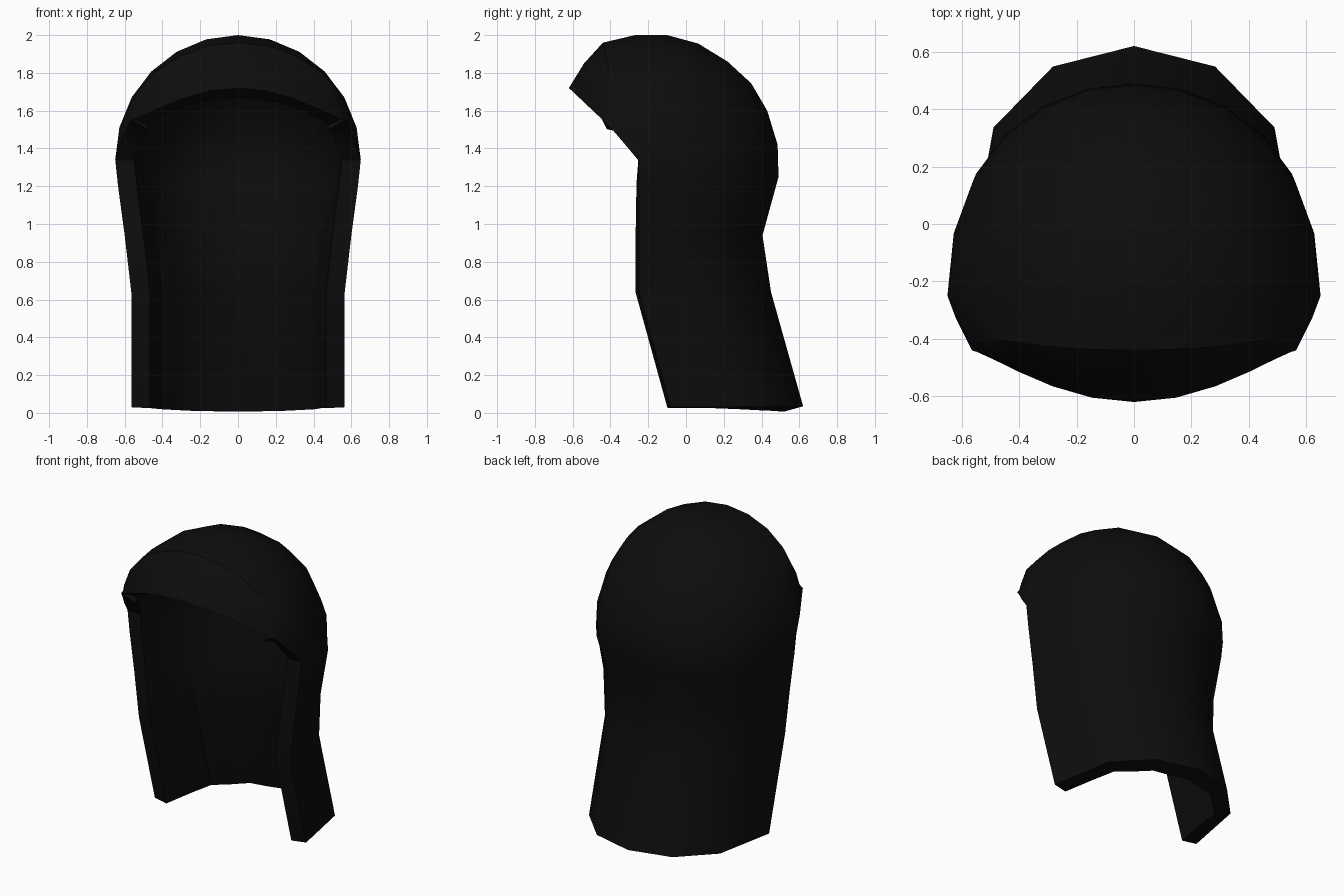
import bpy, bmesh, math
from mathutils import Vector

if "Cube" in bpy.data.objects:
    bpy.data.objects.remove(bpy.data.objects["Cube"], do_unlink=True)

# Single flat colour
black = bpy.data.materials.new("soft black")
black.use_nodes = True
colour = (0.004, 0.004, 0.004, 1)
black.diffuse_color = colour
black.node_tree.nodes["Principled BSDF"].inputs["Base Color"].default_value = colour

# Each row: opening edge (x, y, z), centre line (y, z), fullness of the arc
HINGE = (0.65, -0.25, 1.34)
rows = [
    ((0.565, -0.08, 0.03), (0.62, 0.035), 0.75),
    ((0.565, -0.25, 0.64), (0.45, 0.64), 0.75),
    ((0.60, -0.25, 0.94), (0.405, 0.94), 0.75),
    ((0.635, -0.25, 1.20), (0.49, 1.25), 0.8),
    (HINGE, (0.485, 1.42), 0.9),
    (HINGE, (0.43, 1.60), 1),
    (HINGE, (0.345, 1.745), 1),
    (HINGE, (0.22, 1.86), 1),
    (HINGE, (0.065, 1.955), 1),
    (HINGE, (-0.10, 2.0), 1),
    (HINGE, (-0.27, 2.0), 1),
    ((0.62, -0.33, 1.43), (-0.44, 1.96), 1),
    ((0.59, -0.39, 1.50), (-0.54, 1.85), 1.4),
    ((0.565, -0.44, 1.55), (-0.62, 1.72), 2.5),
]
SEG = 6


def arc(edge, centre, power):
    """Points from the right opening edge round the centre line to the left."""
    e, c = Vector(edge), Vector((0, *centre))
    pts = []
    for j in range(-SEG, SEG + 1):
        t = j / SEG * math.pi / 2
        k = max(math.cos(t), 0) ** power if abs(j) < SEG else 0
        p = e.lerp(c, k)
        p.x = edge[0] * math.sin(t)
        pts.append(p)
    return pts


# Outer surface of the hood
bm = bmesh.new()
grid = []
for i, row in enumerate(rows):
    pts = arc(*row)
    if i < 3:  # broad flat panels on the neck drape
        for j in range(1, 2 * SEG, 2):
            pts[j] = (pts[j - 1] + pts[j + 1]) / 2
    grid.append([bm.verts.new(p) for p in pts])
for low, high in zip(grid, grid[1:]):
    for j in range(2 * SEG):
        bm.faces.new((low[j], high[j], high[j + 1], low[j + 1]))
bmesh.ops.remove_doubles(bm, verts=bm.verts, dist=0.0005)
mesh = bpy.data.meshes.new("hood")
bm.to_mesh(mesh)
bm.free()
mesh.materials.append(black)
hood = bpy.data.objects.new("hood", mesh)
bpy.context.collection.objects.link(hood)

# Thick cloth wall, growing inwards
wall = hood.modifiers.new("wall", "SOLIDIFY")
wall.thickness = 0.1
wall.offset = -1

bpy.context.view_layer.objects.active = hood
hood.select_set(True)
bpy.ops.object.modifier_apply(modifier=wall.name)
bpy.ops.object.shade_smooth_by_angle(angle=math.radians(35))
